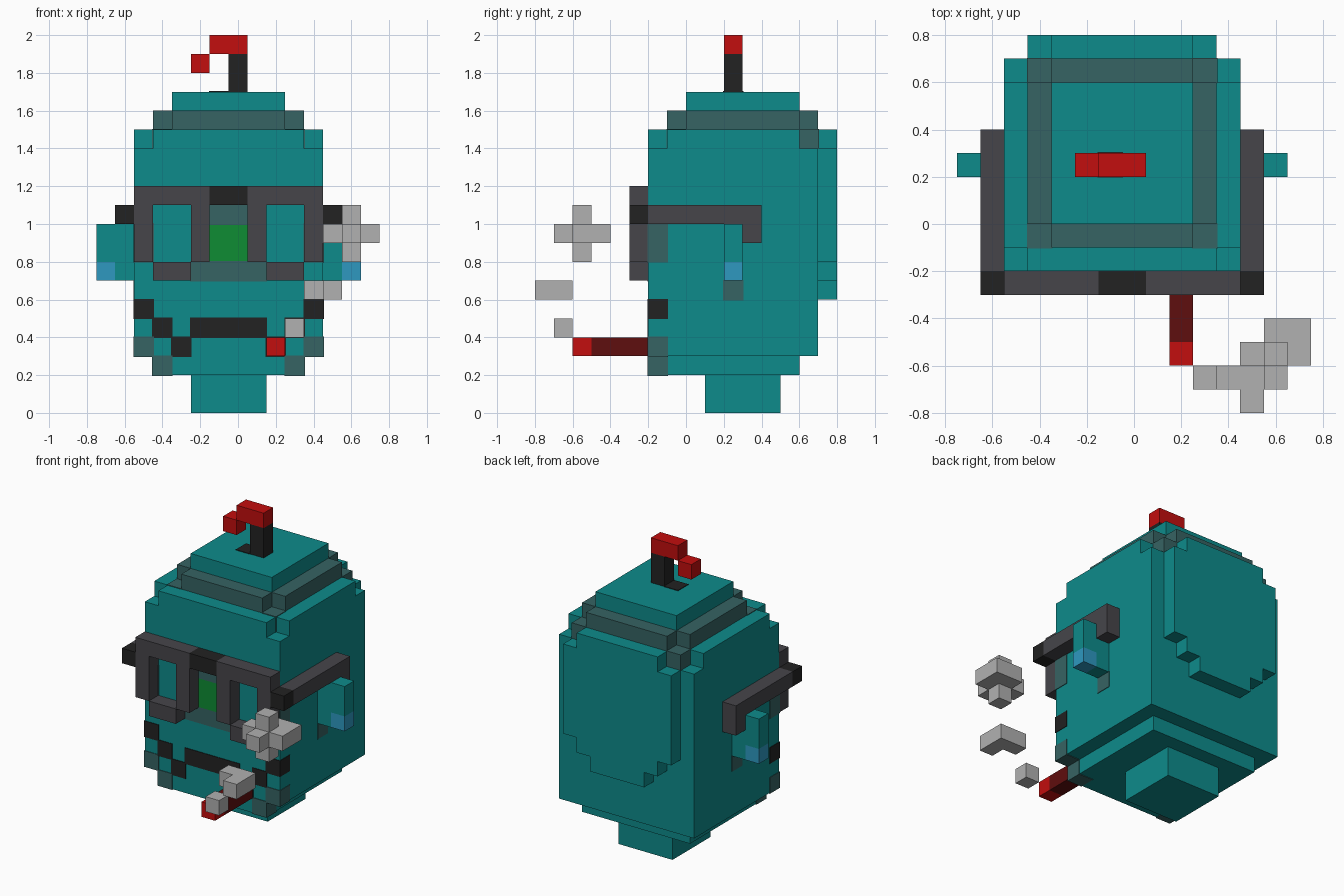
import bpy
import bmesh
from mathutils import Vector

cube = bpy.data.objects.get("Cube")
if cube:
    bpy.data.objects.remove(cube, do_unlink=True)

V = 0.1          # voxel size; all measures below are in voxels
MID = -0.05      # x of the head's symmetry plane
PAINT = 0.04     # how far a painted voxel stands proud, in voxels


def material(name, rgb):
    lin = [((c / 255 + 0.055) / 1.055) ** 2.4 if c > 10 else c / 255 / 12.92 for c in rgb]
    m = bpy.data.materials.new(name)
    m.use_nodes = True
    m.diffuse_color = (*lin, 1)
    m.node_tree.nodes["Principled BSDF"].inputs["Base Color"].default_value = (*lin, 1)
    return m


teal = material("teal", (13, 139, 139))
slate = material("slate green", (54, 99, 99))
frame = material("frame grey", (70, 69, 74))
black = material("black", (34, 34, 34))
green = material("green", (14, 140, 52))
blue = material("blue", (46, 152, 192))
red = material("red", (194, 14, 14))
maroon = material("maroon", (95, 14, 14))
smoke = material("smoke grey", (177, 177, 177))


def finish(name, bm, mat):
    bmesh.ops.recalc_face_normals(bm, faces=bm.faces)
    mesh = bpy.data.meshes.new(name)
    bm.to_mesh(mesh)
    bm.free()
    mesh.materials.append(mat)
    obj = bpy.data.objects.new(name, mesh)
    obj.location.x = MID
    bpy.context.collection.objects.link(obj)
    return obj


def boxes(name, mat, *ranges, grow=0):
    """One object from boxes given as (x0, x1, y0, y1, z0, z1)."""
    bm = bmesh.new()
    for r in ranges:
        lo, hi = Vector(r[0::2]), Vector(r[1::2])
        size, mid = hi - lo + Vector((2 * grow,) * 3), (lo + hi) / 2
        for v in bmesh.ops.create_cube(bm, size=1)["verts"]:
            v.co = Vector([v.co[i] * size[i] + mid[i] for i in range(3)]) * V
    return finish(name, bm, mat)


def pair(name, mat, *ranges, grow=0):
    """The same boxes on both sides of the head."""
    boxes("left_" + name, mat, *ranges, grow=grow)
    boxes("right_" + name, mat, *[(-r[1], -r[0], *r[2:]) for r in ranges], grow=grow)


def prism(name, mat, outline, axis, start, end):
    """Extrude a flat outline along y or z."""
    bm = bmesh.new()
    place = (lambda a, b: (a, start, b)) if axis == "y" else (lambda a, b: (a, b, start))
    face = bm.faces.new([bm.verts.new(Vector(place(a, b)) * V) for a, b in outline])
    moved = bmesh.ops.extrude_face_region(bm, geom=[face])["geom"]
    shift = Vector((0, end - start, 0) if axis == "y" else (0, 0, end - start)) * V
    bmesh.ops.translate(bm, vec=shift, verts=[v for v in moved if isinstance(v, bmesh.types.BMVert)])
    if not any(f.normal.dot(shift) and face is f for f in bm.faces):
        bm.normal_update()
    return finish(name, bm, mat)


def notched(w, y0, y1):
    """Rectangle of half width w with one voxel missing at each corner."""
    half = [(w - 1, y0), (w - 1, y0 + 1), (w, y0 + 1), (w, y1 - 1), (w - 1, y1 - 1), (w - 1, y1)]
    return half + [(-x, y) for x, y in reversed(half)]


# Head, from neck to crown
boxes("neck", teal, (-2, 2, 1, 5, 0, 2))
boxes("jaw", teal, (-4, 4, -2, 6, 2, 3))
boxes("head", teal, (-5, 5, -2, 7, 3, 14))
prism("brow_layer", teal, notched(5, -2, 7), "z", 14, 15)
prism("crown_band", slate, notched(4, -1, 7), "z", 15, 16)
boxes("crown", teal, (-3, 3, 0, 6, 16, 17))

# Raised panel with stepped corners on the back
steps = [(2, 6), (2, 7), (3, 7), (3, 8), (4, 8), (4, 14), (3, 14), (3, 15)]
prism("back_panel", teal, steps + [(-x, z) for x, z in reversed(steps)], "y", 7, 8)

# Painted voxels on the head
pair("crown_corners", slate, (3, 4, -1, 0, 14, 15), (3, 4, 6, 7, 14, 15), grow=PAINT)
pair("jaw_shade", slate, (4, 5, -2, -1, 3, 4), (3, 4, -2, -1, 2, 3), grow=PAINT)
pair("temple_shade", slate, (4, 5, -2, -1, 8, 10), grow=PAINT)
pair("ear_shade", slate, (4, 5, 2, 3, 6, 7), grow=PAINT)
pair("cheek_marks", black, (4, 5, -2, -1, 5, 6), (3, 4, -2, -1, 4, 5), (2, 3, -2, -1, 3, 4), grow=PAINT)
boxes("mouth", black, (-2, 2, -2, -1, 4, 5), grow=PAINT)
boxes("nose_shade", slate, (-2, 2, -2, -1, 7, 8), (-1, 1, -2, -1, 10, 11), grow=PAINT)
boxes("nose", green, (-1, 1, -2, -1, 8, 10), grow=PAINT)
boxes("stem_patch", black, (-1, 0, 2, 3, 16, 17), grow=PAINT)

# Ears with drops
pair("ear", teal, (5, 7, 2, 3, 8, 10), (5, 6, 2, 3, 7, 8))
pair("ear_drop", blue, (6, 7, 2, 3, 7, 8))

# Glasses
pair("lens_frame", frame, (1, 5, -3, -2, 11, 12), (4, 5, -3, -2, 8, 11),
     (1, 2, -3, -2, 8, 11), (2, 4, -3, -2, 7, 8))
boxes("bridge", black, (-1, 1, -3, -2, 11, 12))
pair("hinge", black, (5, 6, -3, -2, 10, 11))
pair("temple_arm", frame, (5, 6, -2, 4, 10, 11), (5, 6, 3, 4, 9, 10))

# Fuse on the crown
boxes("stem", black, (0, 1, 2, 3, 17, 19))
boxes("stem_tip", red, (-1, 1, 2, 3, 19, 20), (-2, -1, 2, 3, 18, 19))

# Cigar and its smoke
boxes("cigar", maroon, (2, 3, -5, -2, 3, 4))
boxes("cigar_ember", red, (2, 3, -6, -5, 3, 4))
boxes("small_puff", smoke, (3, 4, -7, -6, 4, 5))
boxes("middle_puff", smoke, (4, 6, -7, -6, 6, 7), (5, 6, -8, -7, 6, 7))
boxes("large_puff", smoke, (5, 8, -6, -5, 9, 10), (6, 7, -7, -6, 9, 10), (6, 8, -5, -4, 9, 10),
      (6, 7, -6, -5, 10, 11), (6, 7, -6, -5, 8, 9))
